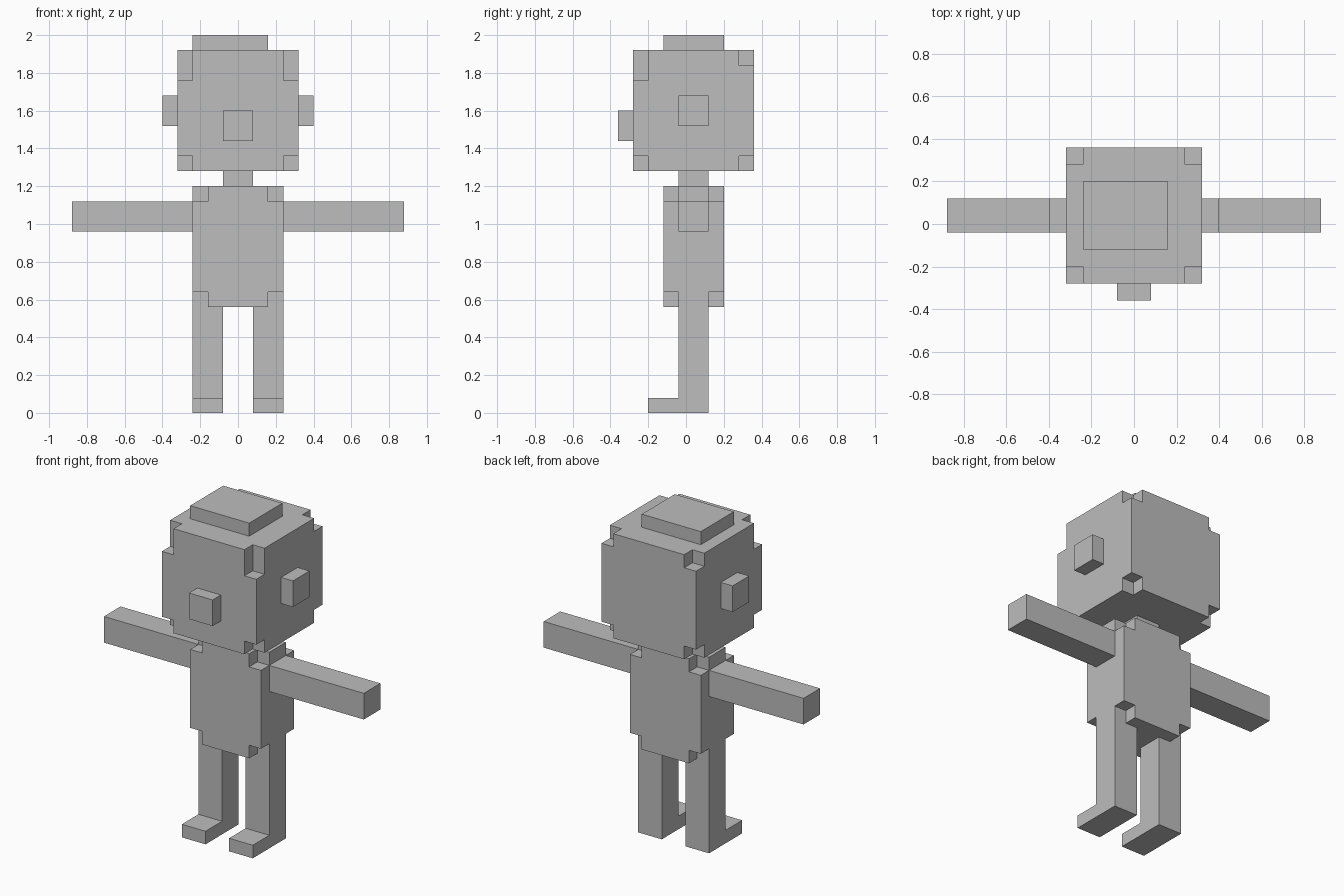
import bpy, bmesh
from mathutils import Vector

if "Cube" in bpy.data.objects:
    bpy.data.objects.remove(bpy.data.objects["Cube"])

U = 0.08  # block unit

grey = bpy.data.materials.new("plain grey")
grey.diffuse_color = (0.51, 0.51, 0.51, 1)
grey.use_nodes = True
grey.node_tree.nodes["Principled BSDF"].inputs["Base Color"].default_value = grey.diffuse_color


def add_box(bm, lo, hi):
    lo, hi = Vector(lo), Vector(hi)
    for v in bmesh.ops.create_cube(bm, size=1)["verts"]:
        v.co = Vector([lo[i] + (v.co[i] + 0.5) * (hi[i] - lo[i]) for i in range(3)])


def finish(name, bm):
    bmesh.ops.recalc_face_normals(bm, faces=bm.faces[:])
    mesh = bpy.data.meshes.new(name)
    bm.to_mesh(mesh)
    bm.free()
    mesh.materials.append(grey)
    obj = bpy.data.objects.new(name, mesh)
    bpy.context.collection.objects.link(obj)
    return obj


def box(name, lo, hi):
    bm = bmesh.new()
    add_box(bm, lo, hi)
    return finish(name, bm)


def notched_box(name, lo, hi, front_top=U, back_top=U):
    """Box with a small block cut from each of its eight corners."""
    obj = box(name, lo, hi)
    e = 0.02  # cutter overshoot
    bm = bmesh.new()
    for xs in ((lo[0] - e, lo[0] + U), (hi[0] - U, hi[0] + e)):
        for ys, top in (((lo[1] - e, lo[1] + U), front_top),
                        ((hi[1] - U, hi[1] + e), back_top)):
            for zs in ((lo[2] - e, lo[2] + U), (hi[2] - top, hi[2] + e)):
                add_box(bm, (xs[0], ys[0], zs[0]), (xs[1], ys[1], zs[1]))
    cutter = finish(name + "_corner_cutter", bm)
    cutter.hide_render = True
    mod = obj.modifiers.new("corners", 'BOOLEAN')
    mod.operation, mod.solver, mod.object = 'DIFFERENCE', 'EXACT', cutter
    # Bake the cut and drop the helper
    deps = bpy.context.evaluated_depsgraph_get()
    cut = bpy.data.meshes.new_from_object(obj.evaluated_get(deps))
    obj.modifiers.clear()
    obj.data = cut
    cut.materials.clear()
    cut.materials.append(grey)
    bpy.data.objects.remove(cutter)


def leg(name, x0, x1):
    """Leg and foot as one L-shaped side profile, extruded sideways."""
    profile = [(-0.20, 0), (0.12, 0), (0.12, 0.56), (-0.04, 0.56), (-0.04, 0.08), (-0.20, 0.08)]
    bm = bmesh.new()
    face = bm.faces.new([bm.verts.new((x0, y, z)) for y, z in profile])
    ext = bmesh.ops.extrude_face_region(bm, geom=[face], use_keep_orig=True)["geom"]
    bmesh.ops.translate(bm, vec=(x1 - x0, 0, 0),
                        verts=[g for g in ext if isinstance(g, bmesh.types.BMVert)])
    finish(name, bm)


# Head, with taller notches at the upper front corners
notched_box("head", (-0.32, -0.28, 1.28), (0.32, 0.36, 1.92), front_top=2 * U)
box("hat", (-0.24, -0.12, 1.92), (0.16, 0.20, 2.0))
box("nose", (-0.08, -0.36, 1.44), (0.08, -0.28, 1.60))
box("neck", (-0.08, -0.04, 1.20), (0.08, 0.12, 1.28))

# Body
notched_box("torso", (-0.24, -0.12, 0.56), (0.24, 0.20, 1.20))

# Paired parts
for side, s in (("left", -1), ("right", 1)):
    def span(a, b):
        return sorted((s * a, s * b))
    x0, x1 = span(0.32, 0.40)
    box(side + "_ear", (x0, -0.04, 1.52), (x1, 0.12, 1.68))
    x0, x1 = span(0.24, 0.88)
    box(side + "_arm", (x0, -0.04, 0.96), (x1, 0.12, 1.12))
    leg(side + "_leg", *span(0.08, 0.24))
